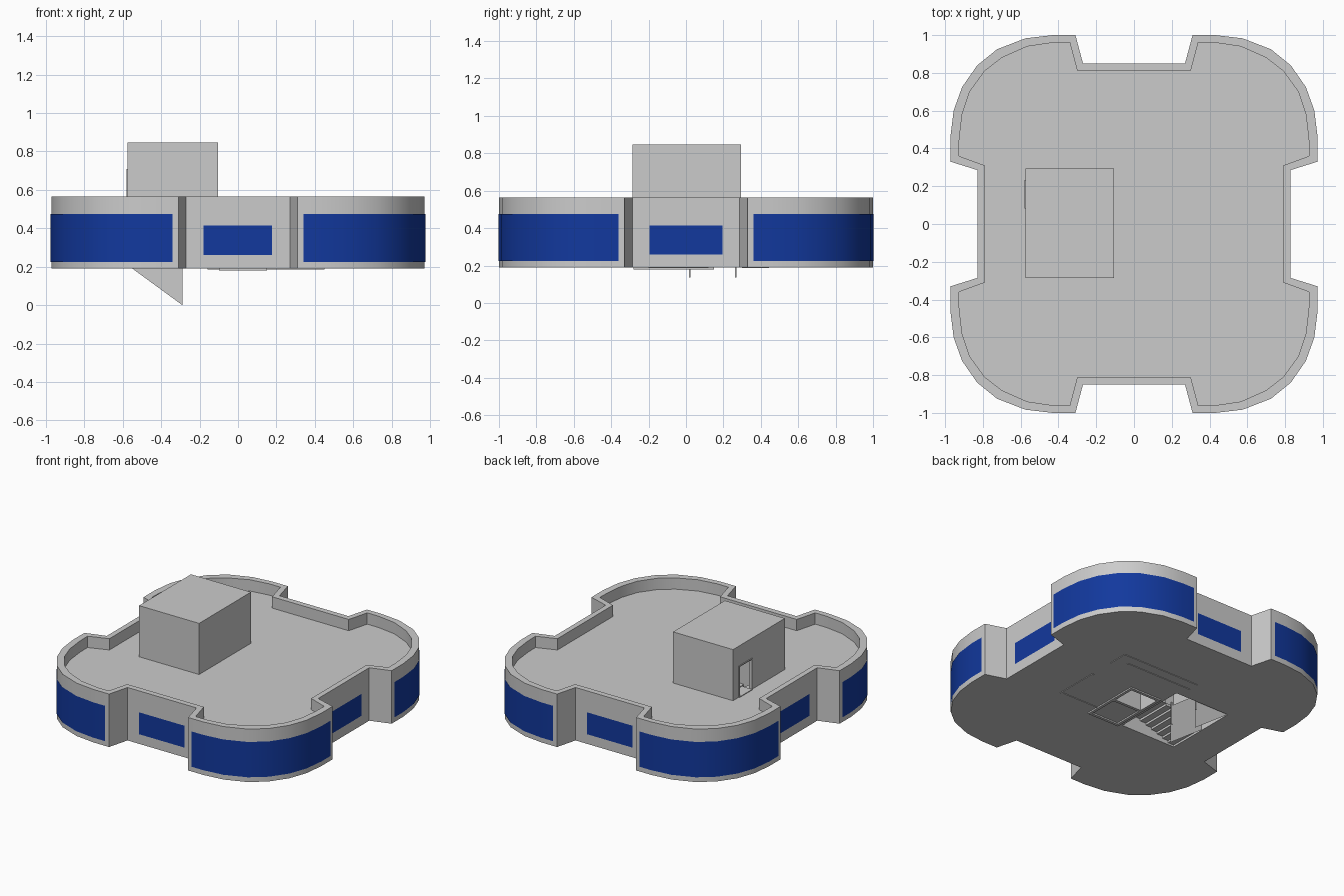
import bpy, bmesh
from math import radians
from mathutils import Vector

if "Cube" in bpy.data.objects:
    bpy.data.objects.remove(bpy.data.objects["Cube"])

BLUE = bpy.data.materials.new("blue_glass")
BLUE.diffuse_color = (0.006, 0.04, 0.34, 1)
BLUE.use_nodes = True
BLUE.node_tree.nodes["Principled BSDF"].inputs["Base Color"].default_value = BLUE.diffuse_color


def finish(bm, name, mat=None, closed=True):
    if closed:
        bmesh.ops.recalc_face_normals(bm, faces=bm.faces)
    me = bpy.data.meshes.new(name)
    bm.to_mesh(me)
    bm.free()
    ob = bpy.data.objects.new(name, me)
    bpy.context.collection.objects.link(ob)
    if mat:
        me.materials.append(mat)
    bpy.ops.object.select_all(action='DESELECT')
    ob.select_set(True)
    bpy.context.view_layer.objects.active = ob
    bpy.ops.object.shade_smooth_by_angle(angle=radians(30))
    return ob


def slab(name, loops, z0, z1):
    """Extruded plan: the first loop is the outline, further loops are holes."""
    bm = bmesh.new()
    edges = []
    for loop in loops:
        vs = [bm.verts.new((x, y, z0)) for x, y in loop]
        edges += [bm.edges.new((vs[i - 1], vs[i])) for i in range(len(vs))]
    bmesh.ops.triangle_fill(bm, edges=edges, use_beauty=True, normal=(0, 0, 1))
    top = bmesh.ops.extrude_face_region(bm, geom=bm.faces[:])["geom"]
    verts = [g for g in top if isinstance(g, bmesh.types.BMVert)]
    bmesh.ops.translate(bm, verts=verts, vec=(0, 0, z1 - z0))
    return finish(bm, name)


def rect(x0, x1, y0, y1):
    return [(x0, y0), (x1, y0), (x1, y1), (x0, y1)]


def box(name, x0, x1, y0, y1, z0, z1):
    return slab(name, [rect(x0, x1, y0, y1)], z0, z1)


def four_way(q):
    """Mirror a quarter outline into a full counter-clockwise loop."""
    return (q + [(-x, y) for x, y in reversed(q)]
            + [(-x, -y) for x, y in q] + [(x, -y) for x, y in reversed(q)])


def strip(name, path, z0, z1, out=0.003):
    """Vertical glass strip along a plan path, pushed outwards a little."""
    bm = bmesh.new()
    pts = [Vector(p) for p in path]
    cols = []
    for i, p in enumerate(pts):
        d = pts[min(i + 1, len(pts) - 1)] - pts[max(i - 1, 0)]
        n = Vector((d.y, -d.x)).normalized()
        if n.dot(p) < 0:
            n = -n
        p = p + n * out
        cols.append([bm.verts.new((p.x, p.y, z)) for z in (z0, z1)])
    for a, b in zip(cols, cols[1:]):
        f = bm.faces.new((a[0], b[0], b[1], a[1]))
        f.normal_update()
        if f.normal.xy.dot(Vector((a[0].co + b[0].co).xy)) < 0:
            f.normal_flip()
    return finish(bm, name, BLUE, closed=False)


# Rounded corner profile, outside and inside of the wall
arc = [(.972, .46), (.955, .60), (.91, .725), (.83, .84), (.725, .925), (.575, .983), (.43, 1.0)]
outer = four_way([(.828, .285), (.972, .33)] + arc + [(.31, 1.0), (.27, .85)])
inner = four_way([(.79, .31), (.927, .36), (.925, .45), (.91, .58), (.87, .70), (.79, .81),
                  (.70, .88), (.565, .94), (.43, .96), (.34, .96), (.30, .81)])
house = rect(-.575, -.105, -.285, .295)
house_in = rect(-.555, -.125, -.265, .275)
shaft_hole = rect(-.08, .13, -.03, .13)

# Storey: wall with parapet, floor and roof deck
slab("outer_wall", [outer, inner], .19, .565)
slab("floor", [inner, house, shaft_hole], .19, .205)
slab("roof_deck", [inner, house], .465, .485)

# Windows: curved corners and flat recessed bays
for sx in (1, -1):
    for sy in (1, -1):
        path = [(.972, .36)] + arc + [(.34, 1.0)]
        strip("corner_window", [(x * sx, y * sy) for x, y in path], .225, .475)
for s in (1, -1):
    strip("bay_window", [(-.18, .85 * s), (.178, .85 * s)], .26, .415)
    strip("side_window", [(.828 * s, -.195), (.828 * s, .195)], .26, .415)

# Stairwell walls below the deck
slab("stairwell_wall", [house, house_in], .19, .485)

# Roof stair house with a doorway in its left side
slab("stair_house_wall", [[(-.575, .09), (-.575, -.285), (-.105, -.285), (-.105, .295),
                           (-.575, .295), (-.575, .225), (-.555, .225), (-.555, .275),
                           (-.125, .275), (-.125, -.265), (-.555, -.265), (-.555, .09)]],
     .485, .70)
slab("stair_house_upper_wall", [house, house_in], .70, .83)
box("stair_house_roof", -.575, -.105, -.285, .295, .83, .847)
box("door_threshold", -.582, -.50, .09, .225, .475, .49)
for y in (.083, .225):
    box("door_jamb", -.58, -.575, y, y + .007, .485, .707)
box("door_lintel", -.58, -.575, .083, .232, .70, .707)

# Stair flights: one beside each long wall of the stairwell
N = 9
for i in range(N):
    z = .20 + i * .015
    x = -.55 + i * .42 / N
    box("lower_step", x, x + .42 / N, -.26, .0, z, z + .018)
    x = -.13 - (i + 1) * .42 / N
    z = .335 + i * .015
    box("upper_step", x, x + .42 / N, .025, .26, z, z + .018)

# Sloping balustrade panels reaching down to the storey below
for y in (.02, .265):
    bm = bmesh.new()
    bm.faces.new([bm.verts.new((x, y, z)) for x, z in
                  ((-.55, .19), (-.29, 0), (-.29, .27), (-.55, .46))])
    finish(bm, "balustrade_panel", closed=False)
    box("balustrade_post", -.302, -.292, y - .004, y + .004, .137, .30)

# Lift shaft, just proud of the underside
slab("lift_shaft", [rect(-.10, .15, -.28, .15), shaft_hole, rect(-.08, .13, -.26, -.05)], .18, .465)

# Thin room partition lines on the underside
for x0, x1, y0, y1 in ((-.16, .45, .43, .445), (.435, .45, .30, .445),
                       (.435, .45, -.20, .12), (.15, .45, -.20, -.188),
                       (-.16, .36, .36, .37)):
    box("partition", x0, x1, y0, y1, .186, .465)
